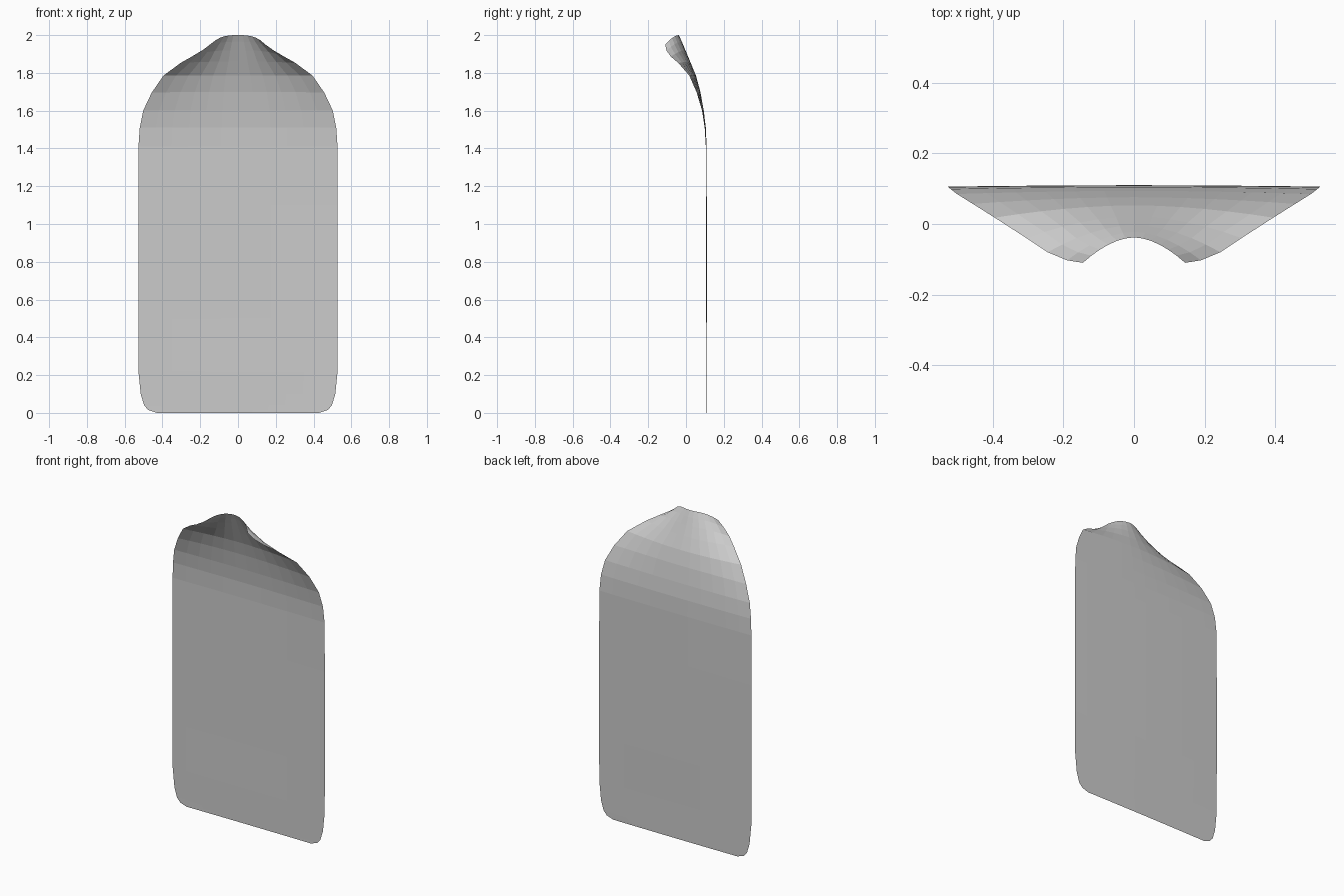
import bpy, bmesh

# Rows from hem to neck: half width, centre y, centre z, edge y, edge z
ROWS = [
    (0.43, 0.108, 0.005, 0.106, 0.005),
    (0.475, 0.108, 0.015, 0.106, 0.015),
    (0.497, 0.108, 0.04, 0.106, 0.04),
    (0.515, 0.108, 0.10, 0.106, 0.10),
    (0.527, 0.108, 0.22, 0.106, 0.22),
    (0.528, 0.110, 0.50, 0.106, 0.50),
    (0.528, 0.110, 0.80, 0.106, 0.80),
    (0.528, 0.110, 1.10, 0.106, 1.10),
    (0.527, 0.109, 1.41, 0.105, 1.41),
    (0.520, 0.105, 1.51, 0.099, 1.51),
    (0.502, 0.094, 1.60, 0.085, 1.60),
    (0.457, 0.076, 1.70, 0.057, 1.695),
    (0.395, 0.053, 1.785, 0.018, 1.785),
    (0.305, 0.022, 1.86, -0.040, 1.852),
    (0.245, -0.003, 1.92, -0.080, 1.886),
    (0.190, -0.022, 1.965, -0.103, 1.918),
    (0.145, -0.038, 2.0, -0.110, 1.950),
]
N = 12  # columns across the cloth


def row_points(row):
    xe, yc, zc, ye, ze = row
    for i in range(N + 1):
        t = 2 * i / N - 1
        a = abs(t)
        yield (xe * t, yc + (ye - yc) * a ** 1.8, zc + (ze - zc) * a ** 3)


# Cape: a single sheet of cloth, gathered and curled forward at the neck
bm = bmesh.new()
grid = [[bm.verts.new(p) for p in row_points(r)] for r in ROWS]
for lo, hi in zip(grid, grid[1:]):
    for i in range(N):
        bm.faces.new((lo[i], lo[i + 1], hi[i + 1], hi[i]))

# Hem edge drops to the ground line
for v in grid[0]:
    v.co.z = 0.0

mesh = bpy.data.meshes.new("cape")
bm.to_mesh(mesh)
bm.free()
cape = bpy.data.objects.new("cape", mesh)
bpy.context.collection.objects.link(cape)
